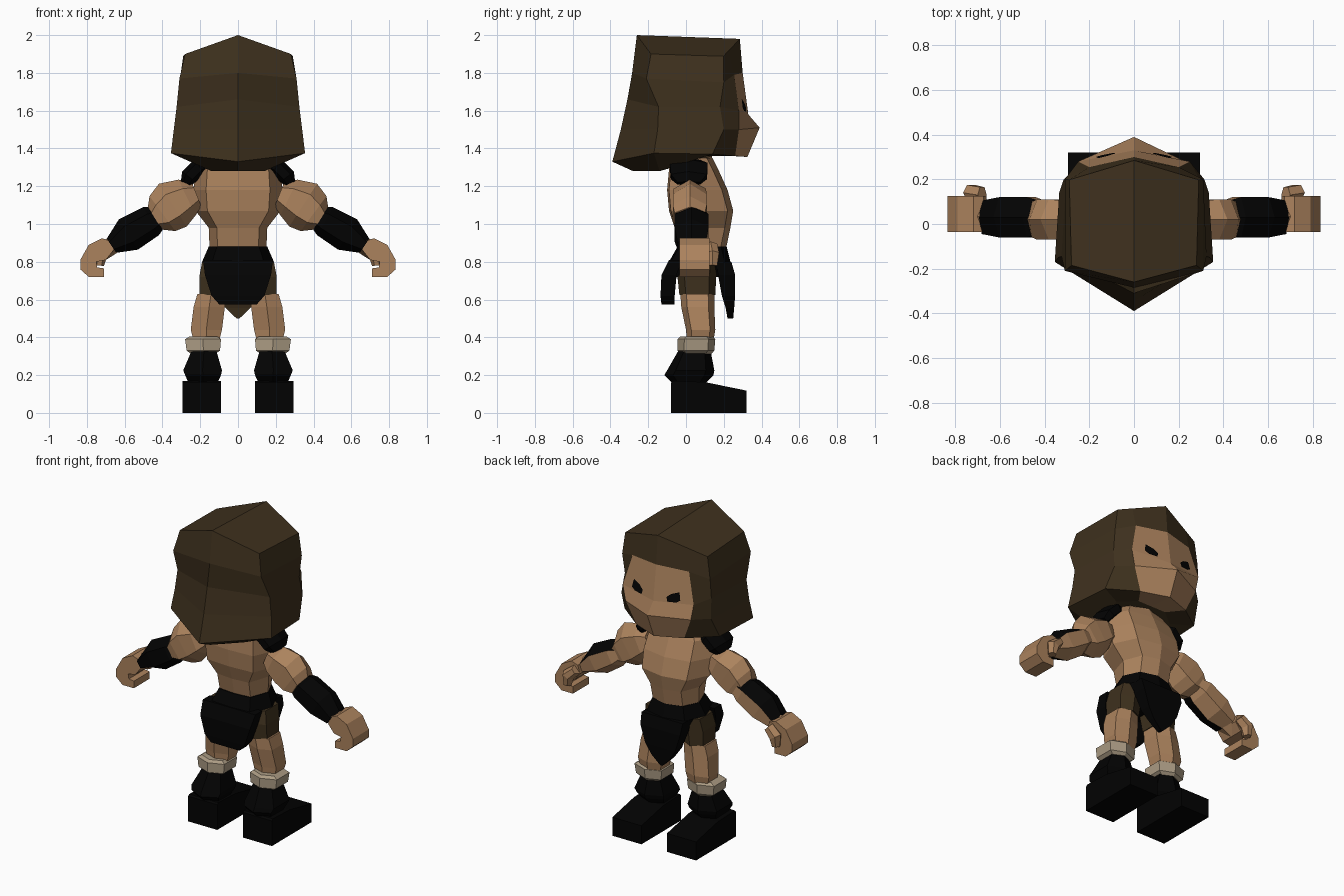
import bpy, bmesh, math
from mathutils import Vector

if "Cube" in bpy.data.objects:
    bpy.data.objects.remove(bpy.data.objects["Cube"])


def material(name, col):
    m = bpy.data.materials.new(name)
    m.diffuse_color = (*col, 1)
    m.use_nodes = True
    m.node_tree.nodes["Principled BSDF"].inputs["Base Color"].default_value = m.diffuse_color
    return m


HAIR = material("dark_brown", (0.048, 0.030, 0.0125))
SKIN = material("tan_skin", (0.41, 0.225, 0.11))
BLACK = material("black_cloth", (0.0008, 0.0008, 0.0008))
BEIGE = material("beige_cuff", (0.41, 0.33, 0.23))


def finish(name, bm, mats, rule=None, mirror=False):
    bmesh.ops.recalc_face_normals(bm, faces=bm.faces)
    bm.normal_update()
    if rule:
        for f in bm.faces:
            f.material_index = rule(f)
    me = bpy.data.meshes.new(name)
    bm.to_mesh(me)
    bm.free()
    for m in mats:
        me.materials.append(m)
    ob = bpy.data.objects.new(name, me)
    bpy.context.collection.objects.link(ob)
    if mirror:
        mod = ob.modifiers.new("Mirror", 'MIRROR')
        mod.use_mirror_merge = False
    return ob


def loft(name, rings, mats, rule=None, mirror=False, ridge=False):
    """Skin a list of equal-length point rings and cap both ends."""
    bm = bmesh.new()
    vs = [[bm.verts.new(p) for p in r] for r in rings]
    n = len(rings[0])
    for a, b in zip(vs, vs[1:]):
        for i in range(n):
            j = (i + 1) % n
            bm.faces.new((a[i], a[j], b[j], b[i]))
    for r in (vs[0], vs[-1]):
        if ridge:  # split the cap along the centre line
            bm.faces.new(r[:n // 2 + 1])
            bm.faces.new(r[n // 2:] + r[:1])
        else:
            bm.faces.new(r)
    return finish(name, bm, mats, rule, mirror)


def whole(half):
    """Complete a half ring (front centre to back centre) across x."""
    return half + [(-x, y, z) for x, y, z in reversed(half[1:-1])]


def body_ring(w, yf, yb, z, dip=0.03):
    m = (yf + yb) / 2
    return whole([(0, yf, z), (w * 0.7, yf - dip, z), (w, m, z),
                  (w * 0.72, yb + 0.01, z), (0, yb, z)])


def hex_ring(x0, x1, y0, y1, z, cut=0.18):
    """Six-sided ring with ridges at front and back."""
    m, b = (x0 + x1) / 2, (y1 - y0) * cut
    return [(m, y0, z), (x1, y0 + b, z), (x1, y1 - b, z),
            (m, y1, z), (x0, y1 - b, z), (x0, y0 + b, z)]


def box_ring(x0, x1, y0, y1, z):
    return [(x0, y0, z), (x1, y0, z), (x1, y1, z), (x0, y1, z)]


def tube(name, stations, mats, rule=None, sides=6):
    """Mirrored limb; stations are x, y, z, radius across, radius in y."""
    pts = [Vector(s[:3]) for s in stations]
    rings = []
    for i, (x, y, z, r, ry) in enumerate(stations):
        t = pts[min(i + 1, len(pts) - 1)] - pts[max(i - 1, 0)]
        up = Vector((-t.z, 0, t.x)).normalized()
        k = 1 / math.cos(math.pi / sides)
        ang = [2 * math.pi * (j + 0.5) / sides for j in range(sides)]
        rings.append([pts[i] + up * (r * math.sin(a))
                      + Vector((0, ry * k * math.cos(a), 0)) for a in ang])
    return loft(name, rings, mats, rule, True)


# Head: hair shell with the face as the front panels
head = [
    [(0, .285, 1.98), (.20, .225, 1.917), (.29, .198, 1.888), (.28, -.185, 1.9), (0, -.26, 2.0)],
    [(0, .30, 1.80), (.20, .255, 1.79), (.31, .20, 1.75), (.31, -.21, 1.77), (0, -.285, 1.80)],
    [(0, .33, 1.58), (.25, .28, 1.60), (.305, .18, 1.62), (.325, -.145, 1.62), (0, -.31, 1.66)],
    [(0, .39, 1.51), (.23, .28, 1.50), (.315, .20, 1.50), (.34, -.15, 1.50), (0, -.345, 1.50)],
    [(0, .325, 1.355), (.17, .26, 1.36), (.335, .14, 1.37), (.355, -.17, 1.375), (0, -.39, 1.33)],
    [(0, .16, 1.365), (.10, .16, 1.365), (.20, .08, 1.36), (.14, -.14, 1.28), (0, -.28, 1.28)],
]


def face_rule(f):
    c = f.calc_center_median()
    return int(abs(c.x) < 0.15 and c.y > 0.19 and c.z < 1.78)


loft("head_and_hair", [whole(r) for r in head], [HAIR, SKIN], face_rule, ridge=True)

# Eyes: thin slanted plates on the face panels
a, b, c, d = (Vector(p) for p in (head[1][0], head[1][1], head[2][1], head[2][0]))
nrm = (c - a).cross(b - d).normalized()
nrm = nrm if nrm.y > 0 else -nrm
bm = bmesh.new()
verts = []
for u, v in ((.34, .84), (.46, .74), (.68, .66), (.69, .90), (.58, .97), (.36, .97)):
    p = a.lerp(b, u).lerp(d.lerp(c, u), v)
    verts.append(bm.verts.new(p + nrm * 0.008))
eye = bm.faces.new(verts)
bmesh.ops.solidify(bm, geom=[eye], thickness=0.008)
finish("eye", bm, [BLACK], None, True)

# Neck and torso
loft("neck", [body_ring(.12, .13, -.06, 1.40), body_ring(.16, .15, -.08, 1.28)], [SKIN])
loft("torso", [
    body_ring(.17, .14, -.06, 1.35), body_ring(.225, .17, -.09, 1.29),
    body_ring(.235, .22, -.10, 1.18), body_ring(.225, .25, -.09, 1.07),
    body_ring(.155, .235, -.06, 0.98), body_ring(.15, .21, -.035, 0.86)], [SKIN])

# Shoulder straps
tube("shoulder_strap", [(.15, .015, 1.325, .03, .06), (.205, .015, 1.305, .045, .10),
                        (.26, .015, 1.25, .045, .095), (.275, .015, 1.215, .03, .06)], [BLACK])

# Arms
tube("upper_arm", [(.22, .02, 1.16, .07, .06), (.27, .02, 1.14, .105, .085),
                   (.345, .02, 1.10, .135, .09), (.40, .02, 1.055, .115, .09),
                   (.44, .02, 1.03, .07, .08)], [SKIN])
tube("forearm", [(.40, .03, 1.045, .05, .07), (.46, .03, 1.015, .085, .09),
                 (.58, .03, .945, .095, .09), (.67, .03, .885, .045, .075)],
     [SKIN, BLACK], lambda f: int(f.normal.y < 0.3 or f.normal.z > 0.3))

# Hands: curled fist profile, wrist and thumb
fist = [(.675, .91), (.72, .925), (.79, .89), (.835, .81), (.835, .76), (.79, .72),
        (.71, .72), (.71, .765), (.745, .77), (.75, .80), (.70, .81), (.66, .86)]
loft("hand", [[(x, y, z) for x, z in fist] for y in (-.035, .125)], [SKIN], None, True)
tube("wrist", [(.65, .03, .895, .045, .06), (.72, .04, .855, .05, .07)], [SKIN])
tube("thumb", [(.68, .13, .885, .03, .035), (.73, .14, .84, .04, .035),
               (.735, .14, .78, .025, .025)], [SKIN])

# Hip cloth with hanging flaps, brown on the inner side
loft("hip_cloth", [body_ring(.155, .215, -.045, .88), body_ring(.19, .235, -.09, .80),
                   body_ring(.165, .20, -.10, .72)], [BLACK])
loft("front_flap", [box_ring(-w, w, y0, y1, z) for w, y0, y1, z in (
    (.145, .16, .24, .80), (.14, .17, .26, .73), (.105, .19, .26, .62),
    (.065, .21, .255, .555), (.008, .22, .25, .50))],
    [BLACK, HAIR], lambda f: int(f.normal.y < -0.5))
loft("back_flap", [box_ring(-w, w, y0, y1, z) for w, y0, y1, z in (
    (.185, -.09, -.02, .81), (.175, -.13, -.05, .73), (.14, -.135, -.06, .62),
    (.10, -.13, -.06, .575))], [BLACK])

# Legs
loft("shorts_leg", [hex_ring(.03, .19, -.03, .17, .80), hex_ring(.05, .205, -.045, .16, .72),
                    hex_ring(.065, .205, -.035, .155, .625)], [HAIR], None, True)
loft("leg", [hex_ring(.07, .215, -.03, .15, .63), hex_ring(.07, .235, -.025, .15, .56),
             hex_ring(.085, .25, 0, .155, .44), hex_ring(.10, .235, .005, .145, .38)],
     [SKIN], None, True)
loft("leg_cuff", [hex_ring(.11, .255, -.03, .14, .405),
                  hex_ring(.09, .28, -.045, .155, .39),
                  hex_ring(.095, .272, -.045, .15, .33),
                  hex_ring(.12, .25, -.03, .135, .313)], [BEIGE], None, True)

# Boots
loft("boot_shaft", [hex_ring(.115, .245, -.04, .13, .33), hex_ring(.085, .29, -.10, .15, .225),
                    hex_ring(.09, .28, -.115, .145, .20), hex_ring(.11, .26, -.07, .10, .155)],
     [BLACK], None, True)
sole = [(-.08, 0), (.32, 0), (.32, .118), (.10, .163), (-.07, .17), (-.08, .16)]
loft("shoe", [[(x, y, z) for y, z in sole] for x in (.09, .295)], [BLACK], None, True)
